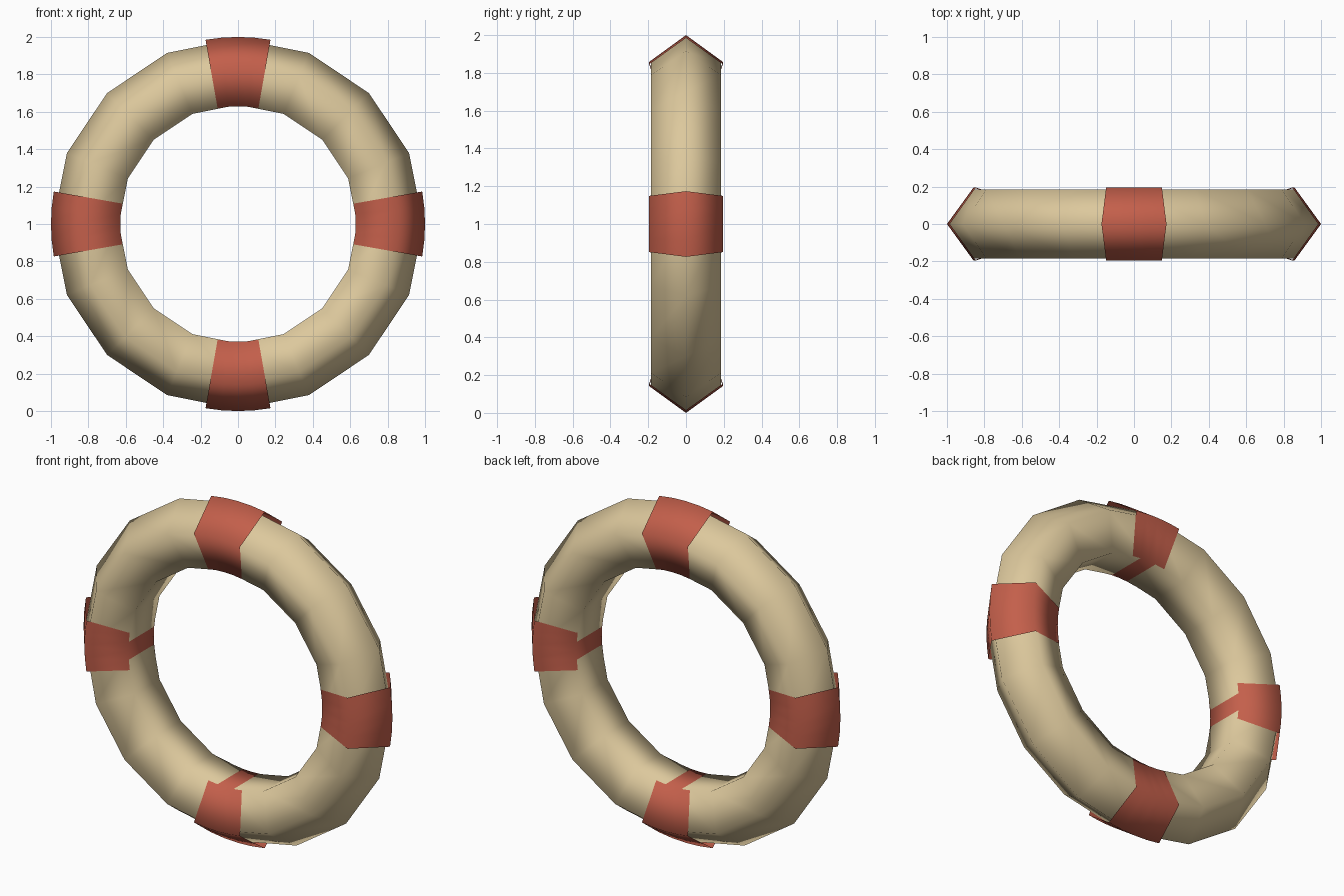
import bpy, bmesh
from math import pi, sin, cos, radians

if "Cube" in bpy.data.objects:
    bpy.data.objects.remove(bpy.data.objects["Cube"], do_unlink=True)

RING_RADIUS = 0.795
SIDES = 5            # five-sided tube, one ridge pointing outward


def make_material(name, rgb):
    mat = bpy.data.materials.new(name)
    mat.use_nodes = True
    color = (*rgb, 1.0)
    mat.diffuse_color = color
    mat.node_tree.nodes["Principled BSDF"].inputs["Base Color"].default_value = color
    return mat


def tube_arc(name, tube, start, sweep, steps, mat):
    """Sweep the tube section around the ring centre, closing a full turn."""
    closed = sweep >= 2 * pi
    bm = bmesh.new()
    rings = []
    for i in range(steps if closed else steps + 1):
        a = start + sweep * i / steps
        ring = []
        for j in range(SIDES):
            b = 2 * pi * j / SIDES
            r = RING_RADIUS + tube * cos(b)
            ring.append(bm.verts.new((r * cos(a), tube * sin(b), 1 + r * sin(a))))
        rings.append(ring)
    for i in range(steps):
        p, q = rings[i], rings[(i + 1) % len(rings)]
        for j in range(SIDES):
            k = (j + 1) % SIDES
            face = bm.faces.new((p[j], p[k], q[k], q[j]))
            face.smooth = True
    bm.normal_update()
    # Make every face point away from the tube's centre line
    for f in bm.faces:
        c = f.calc_center_median()
        radial = c.copy()
        radial.z -= 1
        radial.y = 0
        axis = radial.normalized() * RING_RADIUS
        axis.z += 1
        if f.normal.dot(c - axis) < 0:
            f.normal_flip()
    mesh = bpy.data.meshes.new(name)
    bm.to_mesh(mesh)
    bm.free()
    mesh.materials.append(mat)
    obj = bpy.data.objects.new(name, mesh)
    bpy.context.collection.objects.link(obj)
    return obj


tan = make_material("tan", (0.72, 0.58, 0.335))
red = make_material("faded red", (0.55, 0.115, 0.07))

# Float ring
tube_arc("float_ring", 0.195, 0, 2 * pi, 16, tan)

# Wrapped bands at the four quarters
half = radians(10)
for n, place in enumerate(("left", "top", "right", "bottom")):
    tube_arc(place + "_band", 0.205, n * pi / 2 - half, 2 * half, 4, red)
